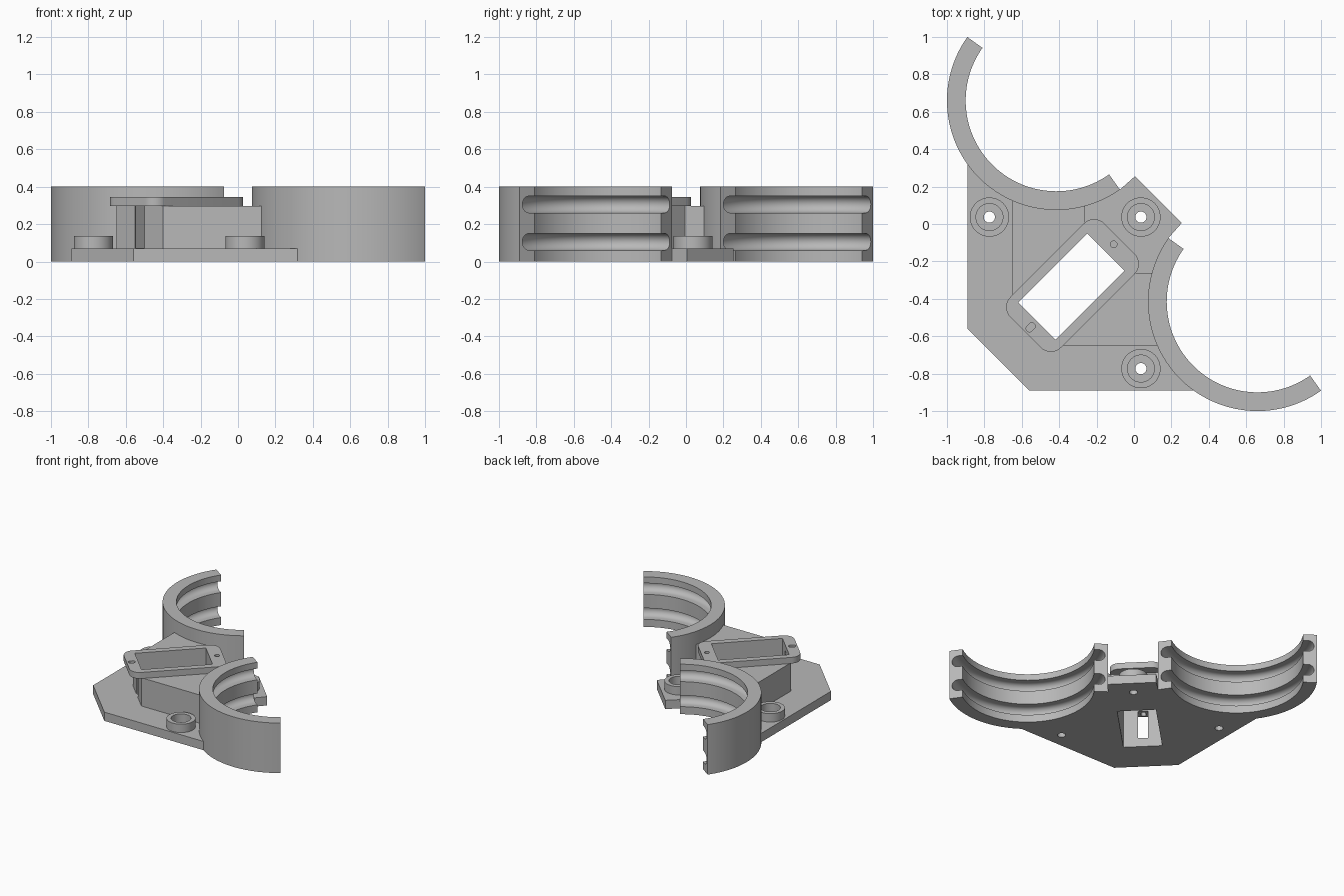
import bpy, bmesh, math
from mathutils import Matrix, Vector

cube = bpy.data.objects.get("Cube")
if cube:
    bpy.data.objects.remove(cube, do_unlink=True)

grey = bpy.data.materials.new("matte grey")
grey.use_nodes = True
grey.diffuse_color = (0.48, 0.48, 0.48, 1)
grey.node_tree.nodes["Principled BSDF"].inputs["Base Color"].default_value = (0.48, 0.48, 0.48, 1)

HEIGHT, PLATE_TOP = 0.4, 0.07
OUTER, INNER = 0.585, 0.485
RING_CENTRES = [(-0.415, 0.66), (0.66, -0.415)]


def make_object(name, bm):
    bmesh.ops.recalc_face_normals(bm, faces=bm.faces)
    mesh = bpy.data.meshes.new(name)
    bm.to_mesh(mesh)
    bm.free()
    mesh.materials.append(grey)
    obj = bpy.data.objects.new(name, mesh)
    bpy.context.collection.objects.link(obj)
    return obj


def prism(name, outline, z0, z1):
    bm = bmesh.new()
    face = bm.faces.new([bm.verts.new((x, y, z0)) for x, y in outline])
    top = bmesh.ops.extrude_face_region(bm, geom=[face])["geom"]
    verts = [g for g in top if isinstance(g, bmesh.types.BMVert)]
    bmesh.ops.translate(bm, verts=verts, vec=(0, 0, z1 - z0))
    return make_object(name, bm)


def circle(centre, r, n=48):
    return [(centre[0] + r * math.cos(2 * math.pi * i / n),
             centre[1] + r * math.sin(2 * math.pi * i / n)) for i in range(n)]


def diagonal(points):
    """Turn (along, across) points onto the diagonal symmetry axis."""
    turn = Matrix.Rotation(math.radians(45), 2)
    return [tuple(turn @ Vector(p)) for p in points]


def rounded(u0, u1, half, r, n=8):
    corners = [(u1 - r, half - r), (u0 + r, half - r), (u0 + r, r - half), (u1 - r, r - half)]
    return [(u + r * math.cos(a), v + r * math.sin(a))
            for k, (u, v) in enumerate(corners)
            for a in [math.pi / 2 * (k + i / n) for i in range(n + 1)]]


def box(u0, u1, half):
    return diagonal([(u0, -half), (u1, -half), (u1, half), (u0, half)])


def mirrored(half):
    """Complete an outline across the diagonal x = y."""
    return half + [(y, x) for x, y in reversed(half)]


def cut(obj, cutters):
    """Subtract (outline, z0, z1) prisms from an object."""
    helpers = [prism("cutter", *c) for c in cutters]
    for h in helpers:
        h.hide_render = True
        mod = obj.modifiers.new("cut", 'BOOLEAN')
        mod.operation, mod.solver, mod.object = 'DIFFERENCE', 'EXACT', h
    bpy.context.view_layer.update()
    graph = bpy.context.evaluated_depsgraph_get()
    mesh = bpy.data.meshes.new_from_object(obj.evaluated_get(graph))
    obj.modifiers.clear()
    obj.data = mesh
    for h in helpers:
        bpy.data.objects.remove(h, do_unlink=True)


def smooth(obj):
    bpy.ops.object.select_all(action='DESELECT')
    obj.select_set(True)
    bpy.context.view_layer.objects.active = obj
    bpy.ops.object.shade_smooth_by_angle(angle=math.radians(30))


# Half-ring clamps with two rounded grooves on the inside
profile = [(INNER, 0), (OUTER, 0), (OUTER, HEIGHT), (INNER, HEIGHT)]
for z in (0.305, 0.105):
    arc = [math.pi * (0.5 - i / 12) for i in range(13)]
    profile += [(INNER, z + 0.045)]
    profile += [(0.52 + 0.045 * math.cos(a), z + 0.045 * math.sin(a)) for a in arc]
    profile += [(INNER, z - 0.045)]

for side, (cx, cy) in zip(("right", "left"), RING_CENTRES):
    bm = bmesh.new()
    steps, sections = 72, []
    middle = 225
    for i in range(steps + 1):
        a = math.radians(middle - 80.5 + 161 * i / steps)
        sections.append([bm.verts.new((cx + r * math.cos(a), cy + r * math.sin(a), z))
                         for r, z in profile])
    count = len(profile)
    for a, b in zip(sections, sections[1:]):
        for j in range(count):
            k = (j + 1) % count
            bm.faces.new((a[j], a[k], b[k], b[j]))
    bm.faces.new(sections[0])
    bm.faces.new(sections[-1])
    smooth(make_object(side + "_clamp", bm))

# Base plate with servo opening and screw holes
bosses = [(-0.773, 0.037), (0.037, 0.037), (0.037, -0.773)]
ring_cuts = [(circle(c, 0.575, 144), -0.1, 0.6) for c in RING_CENTRES]
pocket = (box(-0.735, -0.212, 0.141), -0.1, 0.6)
screw_holes = [(circle(b, 0.03, 32), -0.1, 0.3) for b in bosses]
plate = prism("base_plate", mirrored([
    (-0.56, -0.89), (0.322, -0.89), (0.34, -0.85), (0.3, -0.2), (0.22, -0.11),
    (0.184, -0.075), (0.255, 0.005)]), 0, PLATE_TOP)
cut(plate, ring_cuts + [pocket] + screw_holes)
smooth(plate)

# Servo housing, joined to both clamps, with a cable slot at the outer end
housing = prism("servo_housing", mirrored([
    (-0.4, -0.65), (0.14, -0.65), (0.14, -0.263), (-0.005, -0.263)]), PLATE_TOP, 0.296)
cable_slot = (box(-0.9, -0.7, 0.036), PLATE_TOP + 0.001, 0.5)
cut(housing, ring_cuts + [pocket, cable_slot])
smooth(housing)

# Mounting flange with a round and an elongated screw hole
flange = prism("servo_flange", diagonal(rounded(-0.82, -0.11, 0.191, 0.075)), 0.296, 0.345)
cut(flange, [pocket,
             (diagonal(circle((-0.154, 0), 0.018, 24)), 0.2, 0.5),
             (diagonal(rounded(-0.808, -0.755, 0.018, 0.0175)), 0.2, 0.5)])
smooth(flange)

# Screw bosses
for name, b in zip(("right", "back", "front"), bosses):
    boss = prism(name + "_screw_boss", circle(b, 0.105), PLATE_TOP, 0.137)
    cut(boss, [(circle(b, 0.072), 0, 0.3)])
    smooth(boss)
